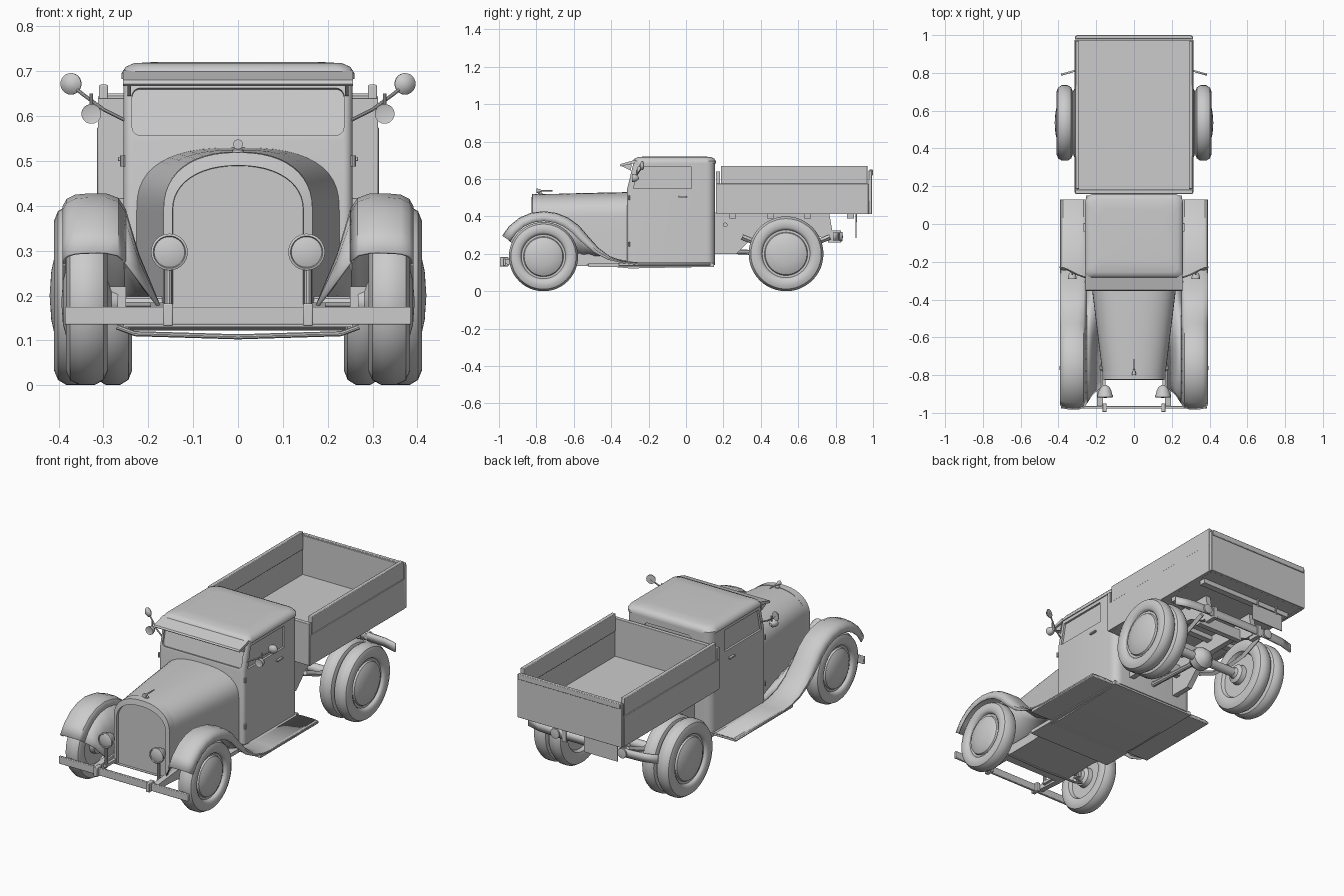
import bpy, bmesh, math
from mathutils import Vector, Matrix

if "Cube" in bpy.data.objects:
    bpy.data.objects.remove(bpy.data.objects["Cube"])


def add(name, verts, faces, mirror=False, bevel=0, solid=0):
    me = bpy.data.meshes.new(name)
    me.from_pydata([tuple(v) for v in verts], [], faces)
    bm = bmesh.new()
    bm.from_mesh(me)
    bmesh.ops.remove_doubles(bm, verts=bm.verts, dist=1e-5)
    bmesh.ops.recalc_face_normals(bm, faces=bm.faces)
    bm.to_mesh(me)
    bm.free()
    ob = bpy.data.objects.new(name, me)
    bpy.context.collection.objects.link(ob)
    shade(ob)
    if solid:
        m = ob.modifiers.new("thickness", 'SOLIDIFY')
        m.thickness, m.offset = solid, 0
    if bevel:
        m = ob.modifiers.new("bevel", 'BEVEL')
        m.width, m.segments = bevel, 2
    if mirror:
        ob.modifiers.new("mirror", 'MIRROR').use_mirror_merge = False
    return ob


def shade(ob):
    bpy.ops.object.select_all(action='DESELECT')
    ob.select_set(True)
    bpy.context.view_layer.objects.active = ob
    bpy.ops.object.shade_smooth_by_angle(angle=math.radians(35))


def loft(name, rings, closed=True, cap=True, **kw):
    n = len(rings[0])
    verts = [v for r in rings for v in r]
    faces = [(i*n + j, i*n + (j+1) % n, (i+1)*n + (j+1) % n, (i+1)*n + j)
             for i in range(len(rings)-1) for j in range(n if closed else n-1)]
    if cap and closed:
        faces += [tuple(range(n)), tuple(range((len(rings)-1)*n, len(rings)*n))]
    return add(name, verts, faces, **kw)


def prism(name, yz, x0, x1, **kw):
    return loft(name, [[(x, y, z) for y, z in yz] for x in (x0, x1)], **kw)


def box(name, x0, x1, y0, y1, z0, z1, **kw):
    return prism(name, [(y0, z0), (y1, z0), (y1, z1), (y0, z1)], x0, x1, **kw)


def lathe(name, prof, origin, axis, seg=32, **kw):
    q = Vector(axis).to_track_quat('Z', 'Y')
    rings = [[Vector(origin) + q @ Vector((r*math.cos(a), r*math.sin(a), d))
              for a in (2*math.pi*k/seg for k in range(seg))] for r, d in prof]
    return loft(name, rings, cap=False, **kw)


def tube(name, pts, r, seg=10, **kw):
    pts = [Vector(p) for p in pts]
    rings = []
    for i, p in enumerate(pts):
        q = (pts[min(i+1, len(pts)-1)] - pts[max(i-1, 0)]).to_track_quat('Z', 'Y')
        rings.append([p + q @ Vector((r*math.cos(2*math.pi*k/seg), r*math.sin(2*math.pi*k/seg), 0))
                      for k in range(seg)])
    return loft(name, rings, **kw)


def rrect(hx, y0, y1, z, rf, rb):
    out = []
    for sx, y, sy, r, a0 in ((1, y1, -1, rb, 0), (-1, y1, -1, rb, 90), (-1, y0, 1, rf, 180), (1, y0, 1, rf, 270)):
        for k in range(7):
            a = math.radians(a0 + 15*k)
            out.append((sx*(hx-r) + r*math.cos(a), y + sy*r + r*math.sin(a), z))
    return out


def cut(ob, cutter):
    cutter.hide_render = True
    cutter.hide_set(True)
    m = ob.modifiers.new("cut", 'BOOLEAN')
    m.object, m.operation, m.solver = cutter, 'DIFFERENCE', 'EXACT'
    bpy.context.view_layer.objects.active = ob
    bpy.ops.object.modifier_apply(modifier=m.name)
    shade(ob)


# Wheels: lathed tyre, rim and domed cap
WHEEL = [(0, -.02), (.11, -.02), (.118, -.038), (.13, -.042), (.155, -.046), (.174, -.037), (.185, -.016),
         (.185, .016), (.174, .037), (.155, .046), (.13, .042), (.122, .036), (.118, .025), (.107, .025),
         (.103, .034), (.085, .044), (.05, .053), (0, .057)]
for name, x, y, k, kd in (("front_wheel", .337, -.762, 1, 1), ("rear_outer_wheel", .367, .535, 1.081, .93),
                          ("rear_inner_wheel", .279, .535, 1.081, .93)):
    lathe(name, [(r*k, d*kd) for r, d in WHEEL], (x, y, .185*k), (1, 0, 0), 48, mirror=True)
    lathe(name+"_hub", [(0, -.07), (.025, -.07), (.03, -.055), (.05, -.045), (.055, -.015)],
          (x, y, .185*k), (1, 0, 0), 24, mirror=True)
tube("front_axle", [(-.3, -.762, .185), (.3, -.762, .185)], .014)
tube("tie_rod", [(-.27, -.74, .13), (-.23, -.74, .115), (0, -.74, .108), (.23, -.74, .115), (.27, -.74, .13)], .006)
box("steering_knuckle", .25, .285, -.78, -.744, .165, .22, mirror=True)
tube("rear_axle", [(-.28, .535, .2), (.28, .535, .2)], .024, 16)
lathe("differential", [(0, -.06), (.035, -.05), (.06, -.02), (.06, .02), (.035, .05), (0, .06)], (0, .535, .2), (0, 1, 0), 20)
tube("drive_shaft", [(0, .1, .22), (0, .5, .2)], .014)
tube("rear_leaf_spring", [(.19, .3, .29), (.19, .42, .24), (.19, .535, .23), (.19, .65, .24), (.19, .77, .29)], .014, 4, mirror=True)

# Chassis under the bed
prism("rear_frame_rail", [(.12, .42), (.12, .2), (.27, .2), (.35, .28), (.45, .33), (.64, .33), (.74, .28), (.79, .28), (.765, .42)],
      .13, .16, mirror=True)
for i, y in enumerate((.2, .4, .68)):
    box("crossmember_%d" % i, -.14, .14, y-.015, y+.015, .29, .35)
for i, y in enumerate((.25, .45, .65, .88)):
    box("bed_bearer_%d" % i, -.28, .28, y-.018, y+.018, .39, .42)

# Cab body with recessed windows
cab = loft("cab", [rrect(.255, y0, .155, z, .02, .045) for z, y0 in ((.14, -.315), (.545, -.315), (.69, -.28))])
cut(cab, prism("side_window_cutter", [(-.28, .55), (.03, .55), (.03, .665), (-.255, .665)], .244, .3, mirror=True))
shield = [(x, z) for x, _, z in [(p[0], 0, p[1]) for p in rrect(.236, -.054, .054, 0, .018, .018)]]
R = Matrix.Rotation(-.236, 4, 'X')
cut(cab, loft("windshield_cutter", [[Vector((0, -.2995, .61)) + R @ Vector((x, d, z)) for x, z in shield] for d in (-.04, .012)]))
back = rrect(.14, .56, .65, 0, .02, .02)
cut(cab, loft("rear_window_cutter", [[(x, y, z) for x, z, _ in back] for y in (.145, .2)]))
loft("roof", [rrect(hx, y0, y1, z, .03, .05) for hx, y0, y1, z in
              ((.26, -.285, .16, .683), (.26, -.285, .16, .695), (.25, -.275, .15, .71), (.232, -.255, .132, .718), (.18, -.2, .08, .721))])
prism("sun_visor", [(-.27, .703), (-.35, .68), (-.355, .672), (-.35, .667), (-.27, .686)], -.256, .256)
prism("visor_bracket", [(-.29, .68), (-.345, .67), (-.295, .645)], .238, .246, mirror=True)
box("door_handle", .255, .268, -.04, .005, .5, .509, bevel=.002, mirror=True)
for z in (.25, .5):
    tube("door_hinge", [(.257, -.305, z-.012), (.257, -.305, z+.012)], .006, mirror=True)


# Hood with radiator shell and recessed grille
def arch(y, w, zs, top, n, zb=.135):
    pts = [(w, y, zb)]
    for k in range(25):
        a = math.pi*k/24
        c, s = math.cos(a), math.sin(a)
        pts.append((w*math.copysign(abs(c)**(2/n), c), y, zs + (top-zs)*abs(s)**(2/n)))
    return pts + [(-w, y, zb)]


loft("hood", [arch(-.305, .227, .39, .53, 2.6), arch(-.55, .197, .39, .525, 2.5), arch(-.79, .167, .39, .518, 2.3)])
loft("radiator_shell", [arch(-.78, .168, .39, .521, 2.3), arch(-.822, .166, .39, .519, 2.3),
                        arch(-.827, .146, .39, .49, 2.2, .14), arch(-.812, .145, .39, .489, 2.2, .14)])
lathe("radiator_cap", [(0, 0), (.012, 0), (.012, .008), (.006, .012), (0, .012)], (0, -.78, .517), (0, 0, 1), 16)
lathe("hood_ornament", [(0, 0), (.011, 0), (.011, .008), (.004, .03), (.003, .085), (0, .087)], (0, -.8, .537), (0, 1, 0), 16)

# Front fenders sweeping into the running boards
PATH = [(-.98, .295), (-.945, .345), (-.89, .39), (-.83, .416), (-.76, .425), (-.69, .415), (-.63, .39), (-.575, .35),
        (-.525, .292), (-.47, .23), (-.41, .185), (-.34, .16), (-.25, .151), (.13, .151)]
SECT = [(.388, -.05), (.388, -.026), (.38, -.012), (.362, -.003), (.33, 0), (.295, 0), (.268, -.01), (.252, -.035)]
rings, skirt = [], []
for i, (y, z) in enumerate(PATH):
    a, b = PATH[max(i-1, 0)], PATH[min(i+1, len(PATH)-1)]
    t = Vector((b[0]-a[0], b[1]-a[1])).normalized()
    k = 1 if y < -.55 else max(.2, 1 - (y+.55)/.22)
    ring = [(x, y - t.y*d*k, z + t.x*d*k) for x, d in SECT]
    rings.append(ring)
    p = ring[-1]
    q = (.17, max(p[1], -.86), min(.165, p[2]-.01))
    skirt.append([p, ((p[0]+q[0])/2+.012, (p[1]+q[1])/2, (p[2]+q[2])/2+.015), q])
loft("front_fender", rings, closed=False, solid=.006, mirror=True)
loft("fender_inner_skirt", skirt, closed=False, solid=.005, mirror=True)
box("running_board", .2, .388, -.36, .13, .135, .152, mirror=True, bevel=.003)
box("floor_pan", -.255, .255, -.52, .15, .13, .15)
prism("floor_step", [(-.54, .145), (-.3, .122), (.12, .13), (.12, .145)], -.24, .24)

# Front frame horns, bumper and headlights
prism("frame_horn", [(-.97, .145), (-.97, .168), (-.8, .185), (-.5, .185), (-.5, .135), (-.8, .135)], .165, .195, mirror=True)
box("front_bumper", -.386, .386, -.978, -.964, .135, .175, bevel=.003)
box("bumper_clip", .145, .167, -.995, -.95, .132, .182, bevel=.003, mirror=True)
tube("headlight_post", [(.156, -.9, .27), (.156, -.9, .15)], .009, mirror=True)
box("headlight_bracket", .15, .19, -.91, -.82, .15, .165, mirror=True)
lathe("headlight", [(0, -.006), (.025, -.003), (.034, 0), (.036, -.004), (.041, -.002), (.041, .008), (.037, .014),
                    (.034, .03), (.024, .05), (.01, .062), (0, .064)], (.153, -.915, .297), (0, 1, 0), mirror=True)

# Mirrors and cowl lamps
tube("mirror_arm", [(.25, -.285, .59), (.3, -.268, .615), (.345, -.245, .648), (.375, -.232, .672)], .004, mirror=True)
lathe("mirror", [(0, -.012), (.014, -.009), (.024, 0), (.024, .004), (0, .005)], (.373, -.235, .672), (-.3, 1, 0), 24, mirror=True)
lathe("side_lamp", [(0, -.002), (.018, 0), (.022, -.002), (.022, .008), (.018, .022), (.008, .034), (0, .036)],
      (.327, -.288, .605), (0, 1, 0), 24, mirror=True)
tube("side_lamp_stem", [(.327, -.268, .6), (.327, -.262, .65)], .004, mirror=True)

# Cargo bed
box("bed_floor", -.305, .305, .165, .975, .415, .435)
box("bed_front_wall", -.312, .312, .16, .182, .415, .64, bevel=.002)
box("bed_side_lower", .296, .314, .165, .975, .412, .575, bevel=.002, mirror=True)
box("bed_side_board", .29, .31, .186, .97, .573, .67, bevel=.003, mirror=True)
box("tailgate", -.312, .312, .976, .994, .412, .645, bevel=.002)
box("tailgate_rail", -.305, .305, .98, 1.0, .62, .65, bevel=.003)
tube("fuel_filler_cap", [(.15, .21, .355), (.175, .21, .355)], .012, 16, mirror=True)

# Rear bumper, lamps and hanging plate
BUMP = [(-.386, .79), (-.31, .812), (-.2, .82), (.2, .82), (.31, .812), (.386, .79)]
loft("rear_bumper", [[(x, y, .27), (x, y, .315)] for x, y in BUMP], closed=False, solid=.01)
box("rear_bumper_bracket", .135, .16, .76, .83, .26, .325, mirror=True)
lathe("tail_lamp", [(0, 0), (.018, 0), (.026, .012), (.026, .02), (0, .024)], (.2, .815, .292), (0, 1, 0), 20, mirror=True)
box("rear_plate", -.23, -.03, .907, .912, .285, .375)
for x in (-.19, -.07):
    tube("plate_hanger", [(x, .91, .37), (x, .91, .42)], .005)
